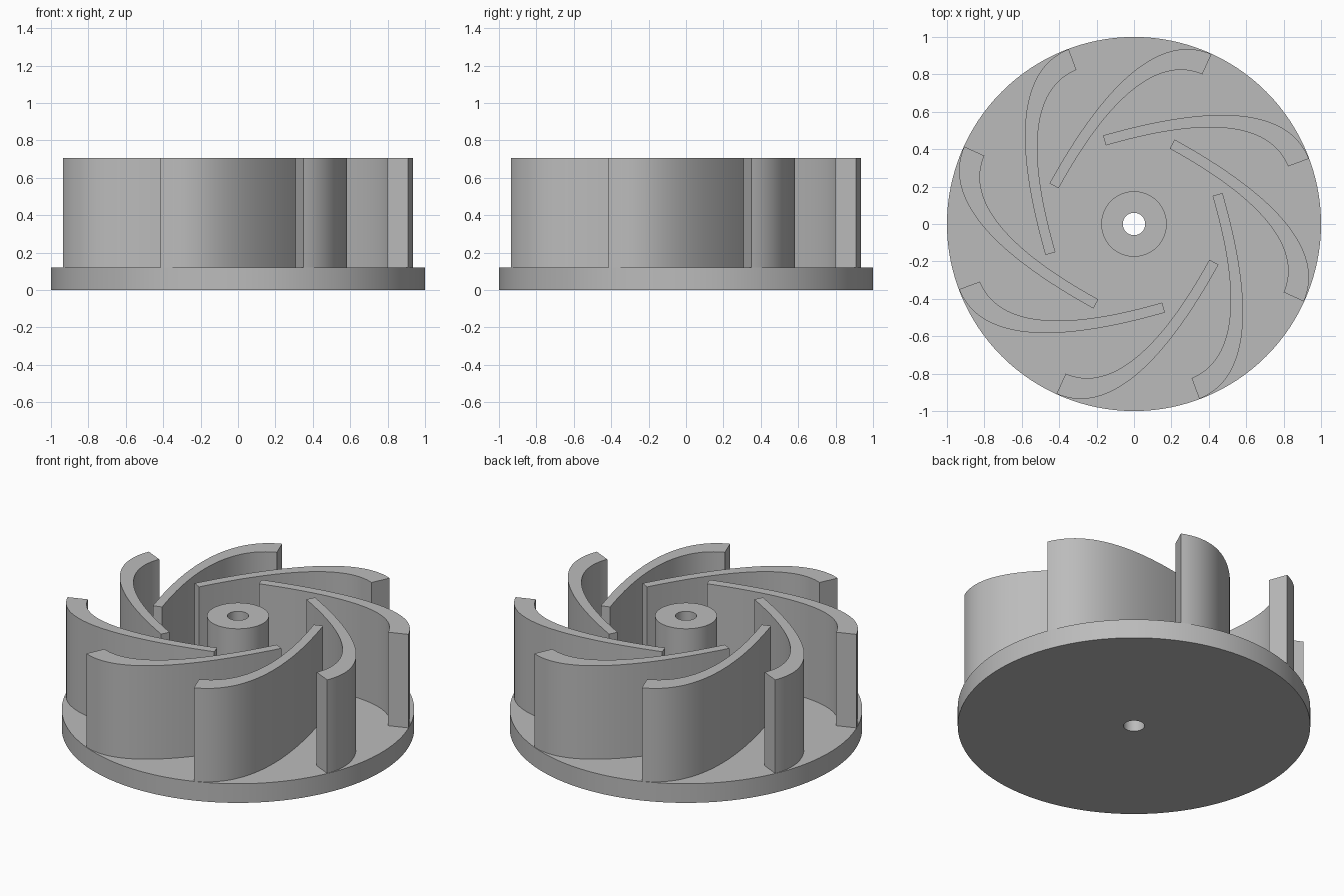
import bpy
import bmesh
from math import pi, radians
from mathutils import Matrix, Vector

cube = bpy.data.objects.get("Cube")
if cube:
    bpy.data.objects.remove(cube, do_unlink=True)

BASE_TOP = 0.12
TOP = 0.705
BORE = 0.06
BLADES = 8

grey = bpy.data.materials.new("plain grey")
grey.use_nodes = True
colour = (0.5, 0.5, 0.5, 1)
grey.diffuse_color = colour
grey.node_tree.nodes["Principled BSDF"].inputs["Base Color"].default_value = colour


def finish(bm, name):
    """Turn a bmesh into a named, smooth-shaded object with sharp edges kept."""
    bmesh.ops.recalc_face_normals(bm, faces=bm.faces)
    mesh = bpy.data.meshes.new(name)
    bm.to_mesh(mesh)
    bm.free()
    mesh.materials.append(grey)
    obj = bpy.data.objects.new(name, mesh)
    bpy.context.collection.objects.link(obj)
    bpy.ops.object.select_all(action="DESELECT")
    obj.select_set(True)
    bpy.context.view_layer.objects.active = obj
    bpy.ops.object.shade_smooth_by_angle(angle=radians(30))
    return obj


def ring(name, inner, outer, low, high, steps=128):
    """Spin a rectangular section about z."""
    bm = bmesh.new()
    section = [(inner, low), (outer, low), (outer, high), (inner, high)]
    verts = [bm.verts.new((r, 0, z)) for r, z in section]
    edges = [bm.edges.new((verts[i - 1], verts[i])) for i in range(4)]
    bmesh.ops.spin(bm, geom=verts + edges, axis=(0, 0, 1), cent=(0, 0, 0),
                   angle=2 * pi, steps=steps, use_merge=True)
    bmesh.ops.remove_doubles(bm, verts=bm.verts, dist=1e-5)
    return finish(bm, name)


def bezier(points, steps=40):
    a, b, c, d = (Vector(p) for p in points)
    curve = []
    for i in range(steps + 1):
        t = i / steps
        s = 1 - t
        curve.append(a * s**3 + b * 3 * s * s * t + c * 3 * s * t * t + d * t**3)
    return curve


# Base disc and central hub, both pierced by the shaft bore
ring("base_disc", BORE, 1.0, 0, BASE_TOP)
ring("hub", BORE, 0.175, BASE_TOP, TOP)

# Curved blade, thickening towards the rim, repeated around the hub
outer_side = bezier([(-0.166, 0.473), (0.314, 0.611), (0.808, 0.667), (0.935, 0.349)])
inner_side = bezier([(-0.150, 0.420), (0.282, 0.546), (0.710, 0.586), (0.824, 0.308)])

for n in range(BLADES):
    bm = bmesh.new()
    rows = [[bm.verts.new((p.x, p.y, BASE_TOP - 0.01)) for p in side]
            for side in (outer_side, inner_side)]
    floor = [bm.faces.new((rows[0][i], rows[0][i + 1], rows[1][i + 1], rows[1][i]))
             for i in range(len(outer_side) - 1)]
    raised = bmesh.ops.extrude_face_region(bm, geom=floor, use_keep_orig=True)
    for v in raised["geom"]:
        if isinstance(v, bmesh.types.BMVert):
            v.co.z = TOP
    bm.transform(Matrix.Rotation(2 * pi * n / BLADES, 4, "Z"))
    finish(bm, f"blade_{n + 1}")
